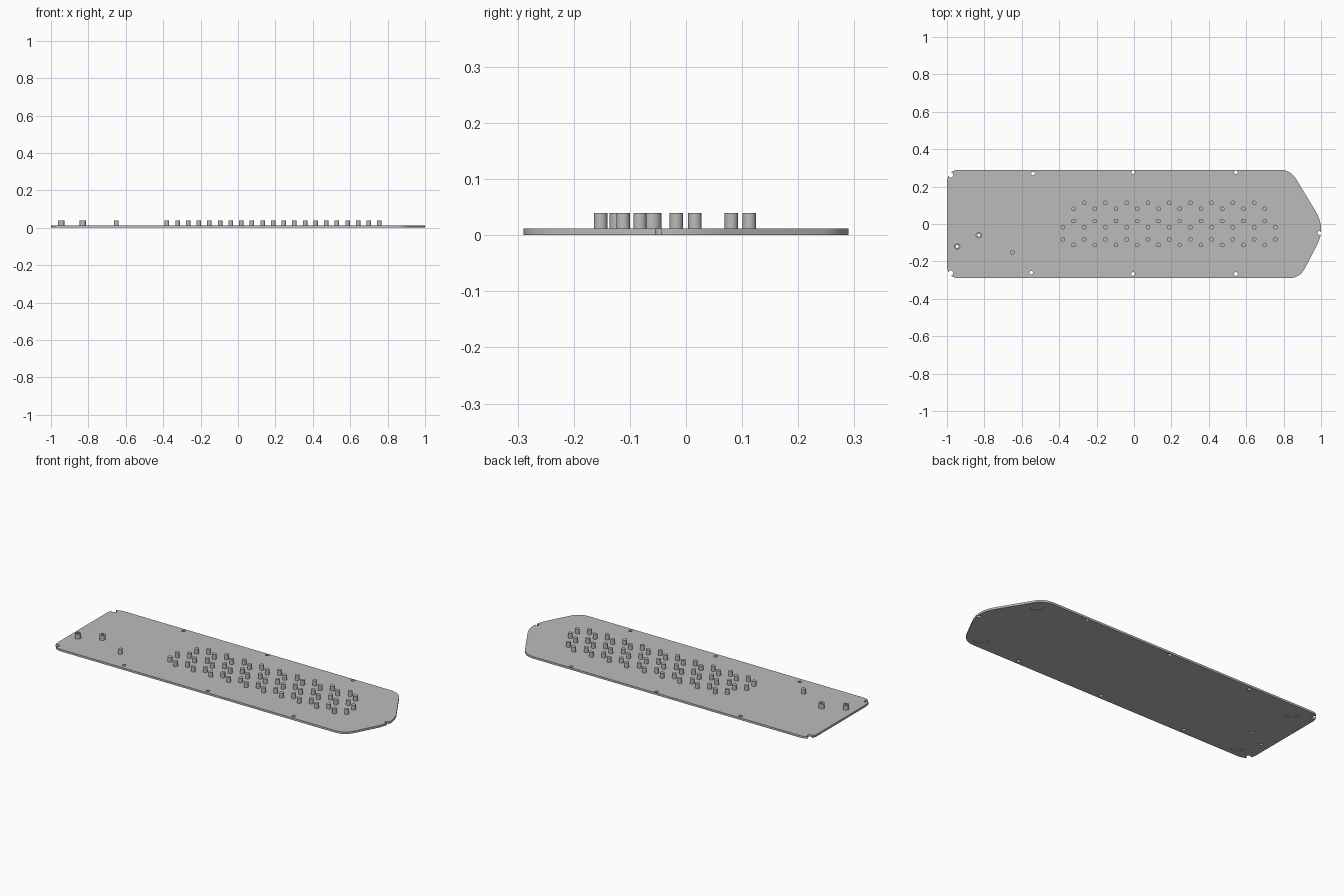
import bpy, bmesh, math
from mathutils import Vector, Matrix

cube = bpy.data.objects.get("Cube")
if cube:
    bpy.data.objects.remove(cube, do_unlink=True)

grey = bpy.data.materials.new("plain grey")
grey.use_nodes = True
colour = (0.5, 0.5, 0.5, 1)
grey.diffuse_color = colour
grey.node_tree.nodes["Principled BSDF"].inputs["Base Color"].default_value = colour

THICK, PEG_TOP = 0.012, 0.04


def finish(name, bm):
    bmesh.ops.recalc_face_normals(bm, faces=bm.faces)
    mesh = bpy.data.meshes.new(name)
    bm.to_mesh(mesh)
    bm.free()
    obj = bpy.data.objects.new(name, mesh)
    bpy.context.collection.objects.link(obj)
    mesh.materials.append(grey)
    return obj


def cylinder(bm, x, y, r, z0, z1, segments=32):
    bmesh.ops.create_cone(bm, cap_ends=True, segments=segments, radius1=r, radius2=r,
                          depth=z1 - z0, matrix=Matrix.Translation((x, y, (z0 + z1) / 2)))


def cylinders(name, items):
    bm = bmesh.new()
    for item in items:
        cylinder(bm, *item)
    return finish(name, bm)


def cut(obj, cutter):
    cutter.hide_render = True
    mod = obj.modifiers.new("cut", 'BOOLEAN')
    mod.operation, mod.solver, mod.object = 'DIFFERENCE', 'EXACT', cutter
    activate(obj)
    bpy.ops.object.modifier_apply(modifier=mod.name)


def activate(obj):
    bpy.ops.object.select_all(action='DESELECT')
    obj.select_set(True)
    bpy.context.view_layer.objects.active = obj


# Plate outline: corner points with the length trimmed off for rounding
corners = [((-1, -0.29), 0.07), ((0.886, -0.29), 0.06), ((1.026, -0.022), 0.105),
           ((0.837, 0.29), 0.06), ((-1, 0.29), 0.07)]
bm = bmesh.new()
ring = []
for i, (point, trim) in enumerate(corners):
    c = Vector(point)
    a = c + (Vector(corners[i - 1][0]) - c).normalized() * trim
    b = c + (Vector(corners[(i + 1) % len(corners)][0]) - c).normalized() * trim
    for k in range(9):
        t = k / 8
        p = a * (1 - t) ** 2 + c * 2 * t * (1 - t) + b * t ** 2
        ring.append(bm.verts.new((p.x, p.y, 0)))
face = bm.faces.new(ring)
top = bmesh.ops.extrude_face_region(bm, geom=[face])
bmesh.ops.translate(bm, vec=(0, 0, THICK),
                    verts=[v for v in top["geom"] if isinstance(v, bmesh.types.BMVert)])
plate = finish("base_plate", bm)

# Hollow posts near the left-hand end
posts = [(-0.945, -0.12), (-0.83, -0.06)]
hollow_posts = cylinders("hollow_posts", [(x, y, 0.0165, THICK / 2, PEG_TOP) for x, y in posts])

# Screw holes, edge notches and post bores
holes = [(-0.54, 0.27), (-0.005, 0.277), (0.545, 0.277),
         (-0.55, -0.26), (-0.005, -0.267), (0.545, -0.267), (0.99, -0.048)]
notches = [(-0.98, 0.262), (-0.98, -0.262)]
drills = cylinders("hole_cutter",
                   [(x, y, 0.01, -0.1, 0.1) for x, y in holes]
                   + [(x, y, 0.014, -0.1, 0.1) for x, y in notches]
                   + [(x, y, 0.008, -0.1, 0.1) for x, y in posts])
# Shallow foot recesses under the plate
recesses = cylinders("recess_cutter", [(x, s * 0.22, 0.04, -0.05, 0.002)
                                       for x in (-0.87, 0.83) for s in (-1, 1)])
cut(plate, drills)
cut(plate, recesses)
cut(hollow_posts, drills)
for helper in (drills, recesses):
    bpy.data.objects.remove(helper, do_unlink=True)

# Honeycomb of support pegs, plus one stray peg
STEP, MIDDLE = 0.1136, 0.188
rows = [(0.113, 9), (0.081, 10), (0.016, 10), (-0.017, 11), (-0.082, 11), (-0.112, 10)]
peg_items = [(MIDDLE + (k - (n - 1) / 2) * STEP, y, 0.012, THICK / 2, PEG_TOP)
             for y, n in rows for k in range(n)]
pegs = cylinders("support_pegs", peg_items)
lone_peg = cylinders("single_peg", [(-0.65, -0.152, 0.012, THICK / 2, PEG_TOP)])

for obj in (plate, hollow_posts, pegs, lone_peg):
    activate(obj)
    bpy.ops.object.shade_smooth_by_angle(angle=math.radians(30))
